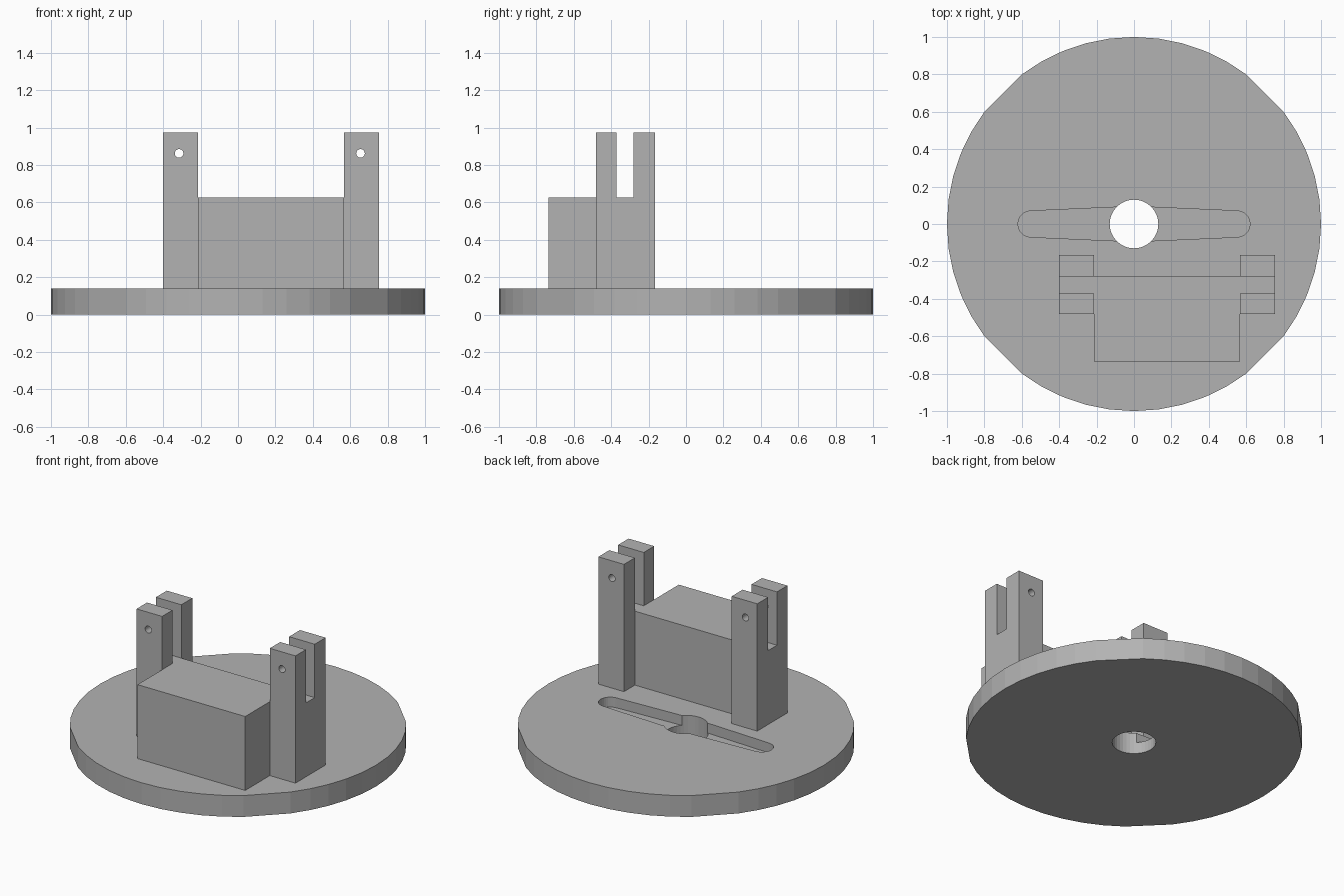
import bpy, bmesh, math

cube = bpy.data.objects.get("Cube")
if cube:
    bpy.data.objects.remove(cube, do_unlink=True)

grey = bpy.data.materials.new("plain grey")
grey.use_nodes = True
colour = (0.45, 0.45, 0.45, 1)
grey.diffuse_color = colour
grey.node_tree.nodes["Principled BSDF"].inputs["Base Color"].default_value = colour


def prism(name, outline, low, high, axis="z"):
    """Extrude a 2D outline along z, x or y."""
    place = {"z": lambda a, b, h: (a, b, h),
             "x": lambda a, b, h: (h, a, b),
             "y": lambda a, b, h: (a, h, b)}[axis]
    bm = bmesh.new()
    base = bm.faces.new([bm.verts.new(place(a, b, low)) for a, b in outline])
    extruded = bmesh.ops.extrude_face_region(bm, geom=[base])
    moved = [v for v in extruded["geom"] if isinstance(v, bmesh.types.BMVert)]
    bmesh.ops.translate(bm, verts=moved, vec=place(0, 0, high - low))
    bmesh.ops.recalc_face_normals(bm, faces=bm.faces)
    mesh = bpy.data.meshes.new(name)
    bm.to_mesh(mesh)
    bm.free()
    mesh.materials.append(grey)
    obj = bpy.data.objects.new(name, mesh)
    bpy.context.collection.objects.link(obj)
    return obj


def arc(cx, cy, radius, start, end, steps):
    angles = [math.radians(start + (end - start) * i / steps) for i in range(steps + 1)]
    return [(cx + radius * math.cos(a), cy + radius * math.sin(a)) for a in angles]


def cut(obj, cutter):
    mod = obj.modifiers.new(cutter.name, "BOOLEAN")
    mod.operation = "DIFFERENCE"
    mod.solver = "EXACT"
    mod.object = cutter
    cutter.hide_render = True
    cutter.hide_viewport = True
    cutter.display_type = "WIRE"


# Round base with one longer flat on each diagonal
TOP = 0.14
rim = []
for quarter in range(4):
    for angle in (0, 7.5, 15, 22.5, 29.5, 36.87, 53.13, 60.5, 67.5, 75, 82.5):
        a = math.radians(angle + 90 * quarter)
        rim.append((math.cos(a), math.sin(a)))
base = prism("base_disc", rim, 0, TOP)

# Centre hole and tapered pocket in the top of the base
pocket = (arc(0.55, 0, 0.07, -90, 90, 16) + [(0.1, 0.09), (-0.1, 0.09)]
          + arc(-0.55, 0, 0.07, 90, 270, 16) + [(-0.1, -0.09), (0.1, -0.09)])
cut(base, prism("pocket_cutter", pocket, 0.075, 0.3))
cut(base, prism("centre_hole_cutter", arc(0, 0, 0.13, 0, 350, 35), -0.1, 0.3))

# Solid block between the posts
LEFT, RIGHT, DECK = 0.567, -0.215, 0.625
block = [(RIGHT, -0.735), (LEFT, -0.735), (LEFT, -0.28), (RIGHT, -0.28)]
prism("centre_block", block, TOP, DECK)

# Forked posts, each with a pin hole running front to back
fork = [(-0.48, TOP), (-0.167, TOP), (-0.167, 0.975), (-0.28, 0.975),
        (-0.28, DECK), (-0.372, DECK), (-0.372, 0.975), (-0.48, 0.975)]
for side, low, high, pin_x in (("right", -0.40, RIGHT, -0.315),
                               ("left", LEFT, 0.753, 0.655)):
    post = prism(side + "_forked_post", fork, low, high, "x")
    pin = arc(pin_x, 0.862, 0.023, 0, 345, 23)
    cut(post, prism(side + "_pin_hole_cutter", pin, -0.6, 0, "y"))
